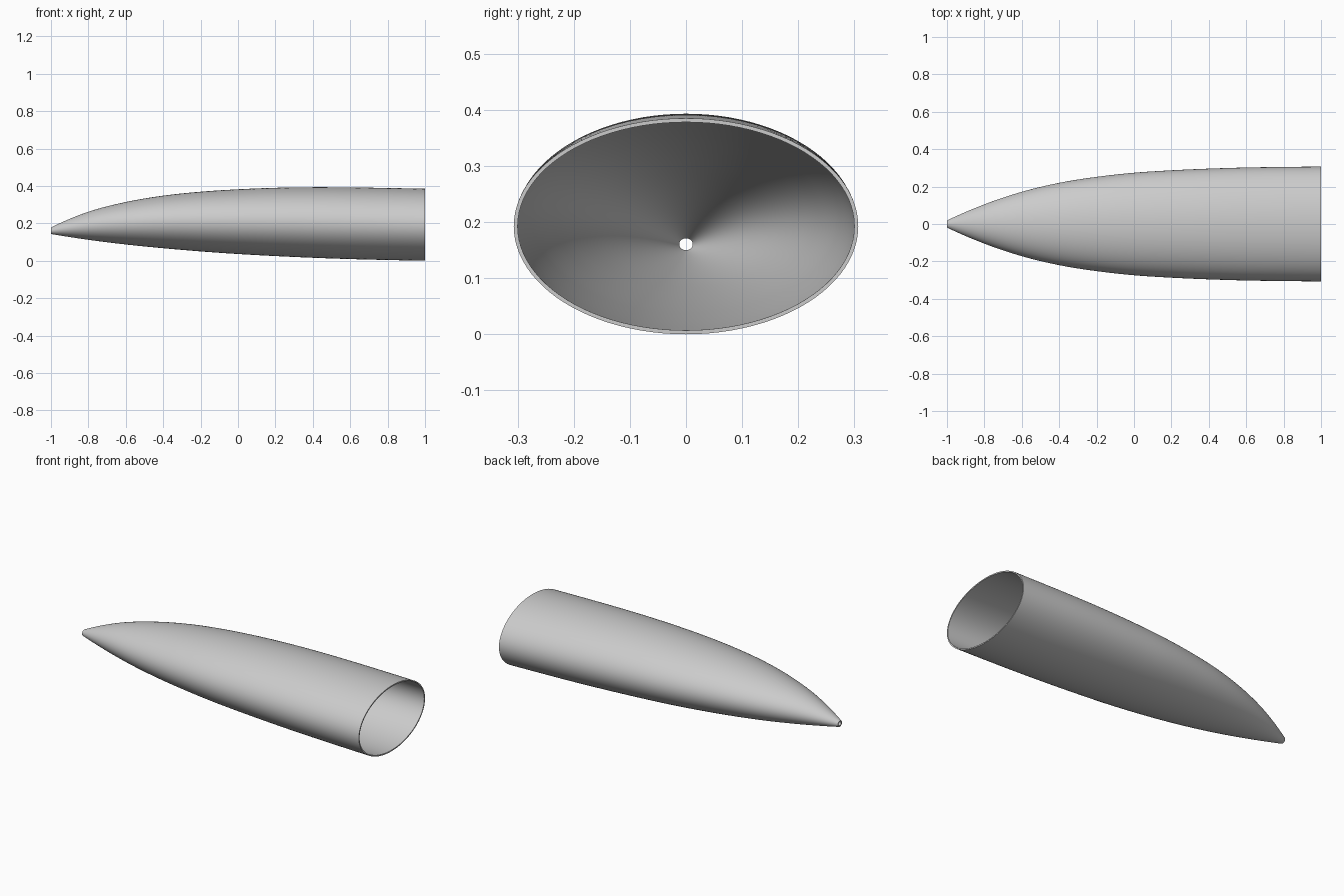
import bpy
import bmesh
import math

cube = bpy.data.objects.get("Cube")
if cube:
    bpy.data.objects.remove(cube, do_unlink=True)

SIDES, STEPS = 96, 8
WALL = 0.007

# Stations along the shell: x, half width, bottom z, top z
STATIONS = [
    (-1.0, 0.019, 0.143, 0.178),
    (-0.8, 0.105, 0.112, 0.262),
    (-0.6, 0.172, 0.087, 0.314),
    (-0.4, 0.220, 0.067, 0.348),
    (-0.2, 0.252, 0.050, 0.369),
    (0.0, 0.274, 0.036, 0.382),
    (0.2, 0.287, 0.025, 0.390),
    (0.4, 0.296, 0.016, 0.393),
    (0.6, 0.302, 0.009, 0.392),
    (0.8, 0.305, 0.004, 0.389),
    (1.0, 0.307, 0.000, 0.385),
]


def extend(end, inner, far):
    """Extrapolate one station past an end with constant curvature."""
    return tuple(3 * a - 3 * b + c for a, b, c in zip(end, inner, far))


def smooth_stations():
    """Interpolate the stations with a Catmull-Rom spline."""
    pts = [extend(*STATIONS[:3]), *STATIONS, extend(*STATIONS[:-4:-1])]
    out = []
    for a, b, c, d in zip(pts, pts[1:], pts[2:], pts[3:]):
        for s in range(STEPS):
            t = s / STEPS
            out.append(tuple(
                q + 0.5 * t * (r - p + t * (2 * p - 5 * q + 4 * r - w
                               + t * (3 * (q - r) + w - p)))
                for p, q, r, w in zip(a, b, c, d)))
    return out + [STATIONS[-1]]


def ellipse_ring(bm, station, inset):
    x, half, low, high = station
    mid, rise = (low + high) / 2, (high - low) / 2
    ring = []
    for i in range(SIDES):
        a = math.tau * i / SIDES
        ring.append(bm.verts.new((x, (half - inset) * math.cos(a),
                                  mid + (rise - inset) * math.sin(a))))
    return ring


# Outer skin runs tip to rear, inner skin runs back; the loop closes at the tip
sections = smooth_stations()
bm = bmesh.new()
rings = [ellipse_ring(bm, s, 0) for s in sections]
rings += [ellipse_ring(bm, s, WALL) for s in reversed(sections)]
for k, ring in enumerate(rings):
    after = rings[(k + 1) % len(rings)]
    for i in range(SIDES):
        j = (i + 1) % SIDES
        bm.faces.new((ring[i], ring[j], after[j], after[i]))
bmesh.ops.recalc_face_normals(bm, faces=bm.faces)
mesh = bpy.data.meshes.new("nose_shell")
bm.to_mesh(mesh)
bm.free()

shell = bpy.data.objects.new("nose_shell", mesh)
bpy.context.collection.objects.link(shell)

# Plain grey finish
grey = bpy.data.materials.new("light_grey")
grey.use_nodes = True
color = (0.6, 0.6, 0.6, 1)
grey.diffuse_color = color
grey.node_tree.nodes["Principled BSDF"].inputs["Base Color"].default_value = color
mesh.materials.append(grey)

# Smooth skins with crisp rims
bpy.ops.object.select_all(action="DESELECT")
shell.select_set(True)
bpy.context.view_layer.objects.active = shell
bpy.ops.object.shade_smooth_by_angle(angle=math.radians(30))
